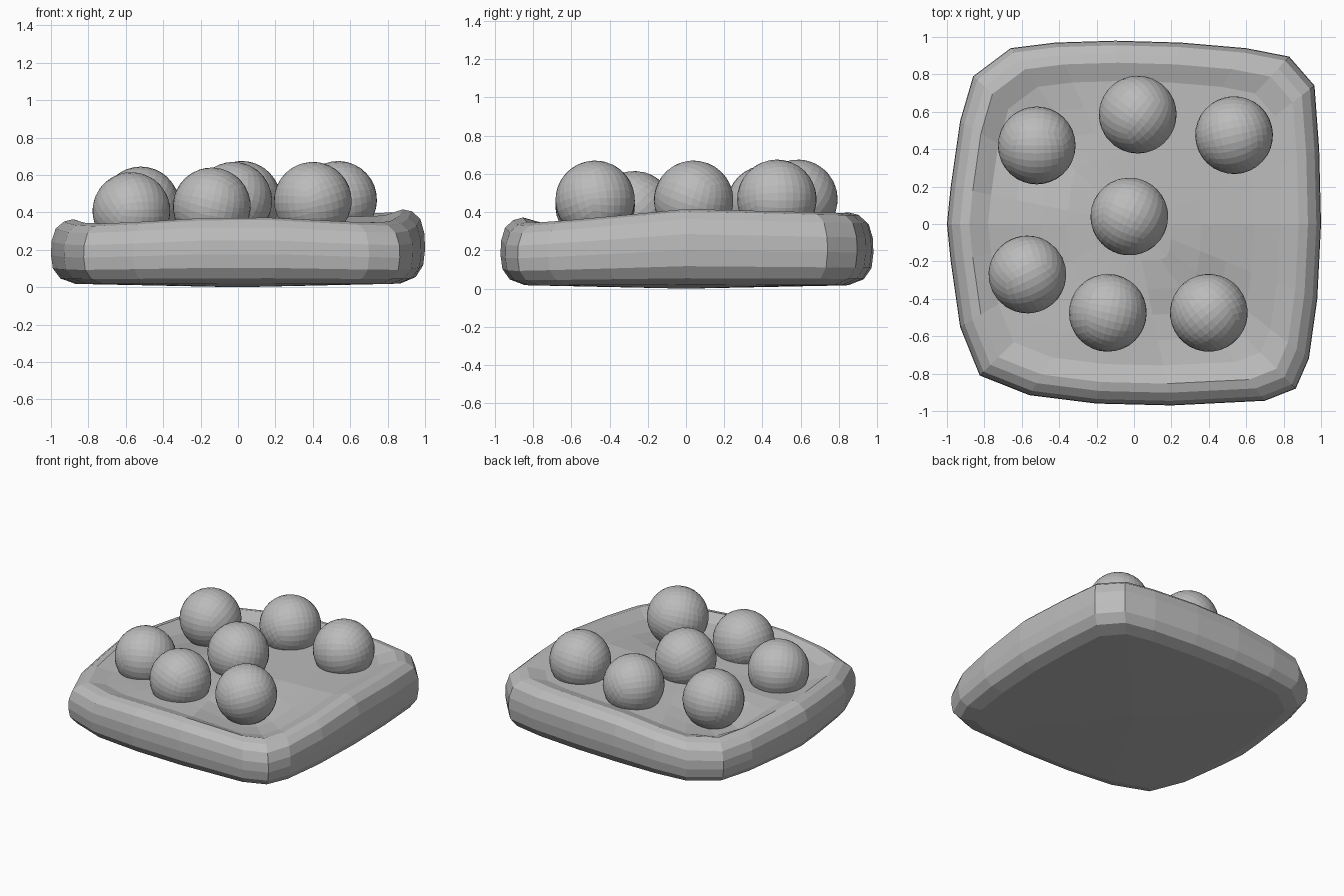
import bpy, bmesh, math
from mathutils import Vector, Matrix

cube = bpy.data.objects.get("Cube")
if cube:
    bpy.data.objects.remove(cube, do_unlink=True)

grey = bpy.data.materials.new("grey")
grey.use_nodes = True
grey.diffuse_color = (0.5, 0.5, 0.5, 1)
grey.node_tree.nodes["Principled BSDF"].inputs["Base Color"].default_value = (0.5, 0.5, 0.5, 1)


def make_object(name, bm):
    bmesh.ops.recalc_face_normals(bm, faces=bm.faces[:])
    mesh = bpy.data.meshes.new(name)
    bm.to_mesh(mesh)
    bm.free()
    mesh.materials.append(grey)
    obj = bpy.data.objects.new(name, mesh)
    bpy.context.collection.objects.link(obj)
    return obj


# Uneven rounded-square outline of the cushion
OUTLINE = [(-.86, .79), (-.66, .94), (-.42, .97), (-.1, .98), (.25, .97), (.6, .94),
           (.83, .895), (.965, .74), (.99, .4), (1, 0), (.98, -.4), (.935, -.72),
           (.865, -.88), (.7, -.945), (.2, -.97), (-.2, -.96), (-.56, -.915),
           (-.825, -.81), (-.93, -.55), (-.98, -.2), (-1, 0), (-.98, .2), (-.93, .55)]

# Hollows pressed into the top: x, y, depth, width
HOLLOWS = [(.42, -.48, .07, .25), (-.55, .42, .06, .25), (-.57, -.25, .03, .25)]


def rim_height(x, y):
    return .39 + .03 * x + .01 * y - .07 * abs(x * y) + .03 * x * y


def top_height(x, y):
    z = rim_height(x, y) - .03
    for hx, hy, depth, width in HOLLOWS:
        z -= depth * math.exp(-((x - hx) ** 2 + (y - hy) ** 2) / width ** 2)
    return z


# Cushion: rings from the flat underside, round the edge and over the top
bm = bmesh.new()
rings = []
sides = [(.87, .05), (.95, .13), (.99, .28), (1, .48), (.997, .68), (.975, .87), (.93, .97), (.88, 1)]
for scale, level in sides:
    ring = []
    for x, y in OUTLINE:
        x, y = x * scale, y * scale
        ring.append(bm.verts.new((x, y, level * rim_height(x, y))))
    rings.append(ring)
for scale in (.78, .64, .5, .36, .2):
    rings.append([bm.verts.new((x * scale, y * scale, top_height(x * scale, y * scale)))
                  for x, y in OUTLINE])
count = len(OUTLINE)
for low, high in zip(rings, rings[1:]):
    for i in range(count):
        j = (i + 1) % count
        bm.faces.new((low[i], low[j], high[j], high[i]))
for ring, z in ((rings[0], 0), (rings[-1], top_height(0, 0))):
    centre = bm.verts.new((0, 0, z))
    for i in range(count):
        bm.faces.new((ring[i], ring[(i + 1) % count], centre))
make_object("cushion", bm)

# Balls: x, y and the height of the top of each
RADIUS = .208
BALLS = [(-.52, .42, .645), (.02, .585, .675), (.535, .475, .675), (-.025, .04, .67),
         (-.57, -.27, .615), (-.14, -.475, .64), (.4, -.475, .67)]
for i, (x, y, top) in enumerate(BALLS):
    bm = bmesh.new()
    bmesh.ops.create_cube(bm, size=2)
    bmesh.ops.subdivide_edges(bm, edges=bm.edges[:], cuts=7, use_grid_fill=True)
    for v in bm.verts:
        # even out the grid before rounding the cube into a ball
        v.co = Vector([math.tan(c * math.pi / 4) for c in v.co]).normalized() * RADIUS
    turn = Matrix.Rotation(i * .9, 4, "Z") @ Matrix.Rotation(.4 + i * .5, 4, "X")
    bmesh.ops.transform(bm, matrix=turn, verts=bm.verts[:])
    ball = make_object(f"ball_{i + 1}", bm)
    ball.location = (x, y, top - RADIUS)
